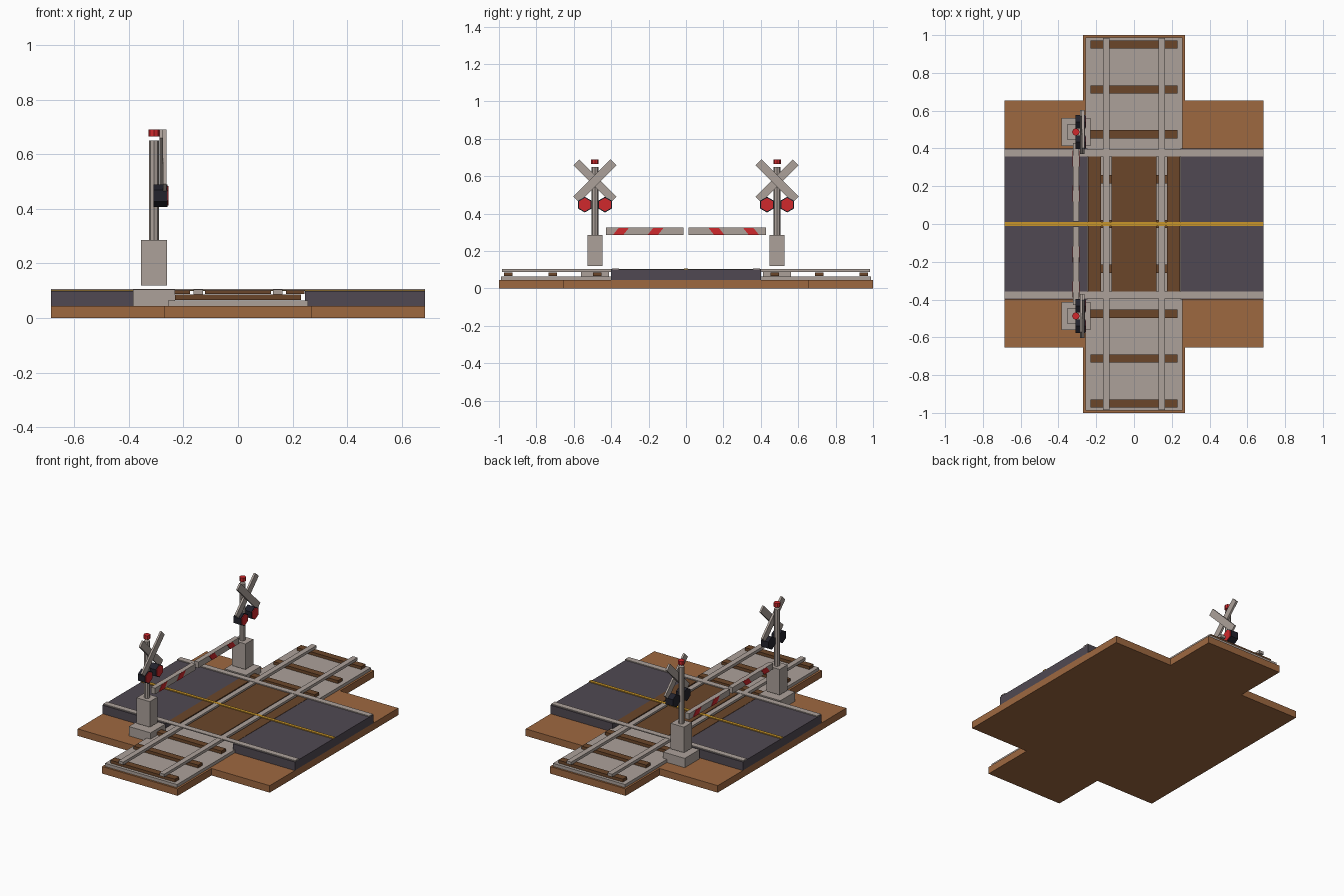
import bpy, bmesh
from math import radians, pi
from mathutils import Matrix, Vector

cube = bpy.data.objects.get("Cube")
if cube:
    bpy.data.objects.remove(cube, do_unlink=True)


def linear(c):
    c /= 255
    return c / 12.92 if c <= 0.04045 else ((c + 0.055) / 1.055) ** 2.4


def material(name, r, g, b):
    m = bpy.data.materials.new(name)
    m.use_nodes = True
    col = (linear(r), linear(g), linear(b), 1)
    m.diffuse_color = col
    m.node_tree.nodes["Principled BSDF"].inputs["Base Color"].default_value = col
    return m


earth = material("earth brown", 158, 104, 64)
wood = material("dark wood", 107, 70, 42)
stone = material("warm grey", 172, 161, 154)
asphalt = material("asphalt", 80, 73, 82)
yellow = material("line yellow", 202, 150, 42)
red = material("signal red", 208, 40, 44)
black = material("housing black", 34, 34, 44)


def finish(name, bm, mat):
    bmesh.ops.recalc_face_normals(bm, faces=bm.faces)
    me = bpy.data.meshes.new(name)
    bm.to_mesh(me)
    bm.free()
    me.materials.append(mat)
    ob = bpy.data.objects.new(name, me)
    bpy.context.collection.objects.link(ob)
    return ob


def box(name, mat, x, y, z, tilt=0):
    """Box from (min, max) ranges, optionally tilted about its x axis."""
    bm = bmesh.new()
    size = [r[1] - r[0] for r in (x, y, z)]
    mid = [(r[0] + r[1]) / 2 for r in (x, y, z)]
    mat4 = Matrix.Translation(mid) @ Matrix.Rotation(tilt, 4, 'X') @ Matrix.Diagonal((*size, 1))
    bmesh.ops.create_cube(bm, size=1, matrix=mat4)
    return finish(name, bm, mat)


def prism(name, mat, points, offset):
    """Flat outline pushed along an offset vector."""
    bm = bmesh.new()
    face = bm.faces.new([bm.verts.new(p) for p in points])
    ext = bmesh.ops.extrude_face_region(bm, geom=[face])
    moved = [v for v in ext["geom"] if isinstance(v, bmesh.types.BMVert)]
    bmesh.ops.translate(bm, verts=moved, vec=Vector(offset))
    return finish(name, bm, mat)


def cylinder(name, mat, centre, radius, depth, sides, turn):
    bm = bmesh.new()
    bmesh.ops.create_cone(bm, cap_ends=True, segments=sides, radius1=radius, radius2=radius,
                          depth=depth, matrix=Matrix.Translation(centre) @ turn)
    return finish(name, bm, mat)


def span(a, b):
    return min(a, b), max(a, b)


# Cross-shaped ground slab
w, l, rx, ry = 0.27, 1.0, 0.685, 0.655
quarter = [(w, l), (w, ry), (rx, ry)]
outline = quarter + [(x, -y) for x, y in reversed(quarter)]
outline += [(-x, -y) for x, y in quarter] + [(-x, y) for x, y in reversed(quarter)]
prism("ground", earth, [(x, y, 0) for x, y in outline], (0, 0, 0.045))

# Track bed, sleepers and rails
box("ballast", stone, (-0.257, 0.257), (-0.988, 0.988), (0.045, 0.065))
for i in range(-4, 5):
    y = i * 0.2375
    box("sleeper", wood, (-0.23, 0.23), (y - 0.022, y + 0.022), (0.067, 0.086))
for x in (-0.146, 0.146):
    box("rail", stone, (x - 0.017, x + 0.017), (-0.985, 0.985), (0.087, 0.105))

# Road halves, crossing planks, kerbs and centre line
for s, side in ((-1, "right"), (1, "left")):
    box("road_" + side, asphalt, span(s * 0.245, s * 0.685), (-0.4, 0.4), (0.045, 0.1))
    box("outer_plank_" + side, wood, span(s * 0.175, s * 0.244), (-0.358, 0.358), (0.089, 0.101))
box("middle_plank", wood, (-0.12, 0.12), (-0.358, 0.358), (0.089, 0.101))
for s in (-1, 1):
    box("kerb", stone, (-0.685, 0.685), span(s * 0.358, s * 0.395), (0.101, 0.107))
box("centre_line", yellow, (-0.685, 0.685), (-0.01, 0.01), (0.1, 0.106))

# Signals with barrier arms, one on each side of the road
px, py = -0.308, 0.487
along_x = Matrix.Rotation(pi / 2, 4, 'Z') @ Matrix.Rotation(pi / 2, 4, 'X')
upright = Matrix.Identity(4)
for s, side in ((-1, "front"), (1, "back")):
    c = s * py
    box("footing_" + side, stone, (-0.385, -0.23), (c - 0.075, c + 0.075), (0.045, 0.105))
    box("pedestal_" + side, stone, (-0.355, -0.26), (c - 0.04, c + 0.04), (0.12, 0.285))
    cylinder("post_" + side, stone, (px, c, 0.4675), 0.018, 0.365, 8, upright)
    cylinder("top_lamp_" + side, red, (px, c, 0.6775), 0.02, 0.025, 8, upright)

    # Crossed boards
    for x, tilt in (((-0.287, -0.274), 45), ((-0.274, -0.262), -45)):
        box("cross_board_" + side, stone, x, (c - 0.141, c + 0.141), (0.553, 0.597),
            radians(s * tilt))

    # Pair of warning lamps
    for d in (-0.054, 0.054):
        cylinder("lamp_housing_" + side, black, (-0.284, c + d, 0.448), 0.042, 0.052, 6, along_x)
        cylinder("lamp_" + side, red, (-0.257, c + d, 0.448), 0.036, 0.006, 6, along_x)

    # Barrier arm with slanted stripes
    box("arm_" + side, stone, (-0.322, -0.292), span(s * 0.014, s * 0.428), (0.286, 0.325))
    for y in (0.15, 0.335):
        pts = [(y, 0.287), (y + 0.055, 0.287), (y + 0.025, 0.324), (y - 0.03, 0.324)]
        for x in (-0.325, -0.292):
            prism("arm_stripe_" + side, red, [(x, s * a, z) for a, z in pts], (0.003, 0, 0))
